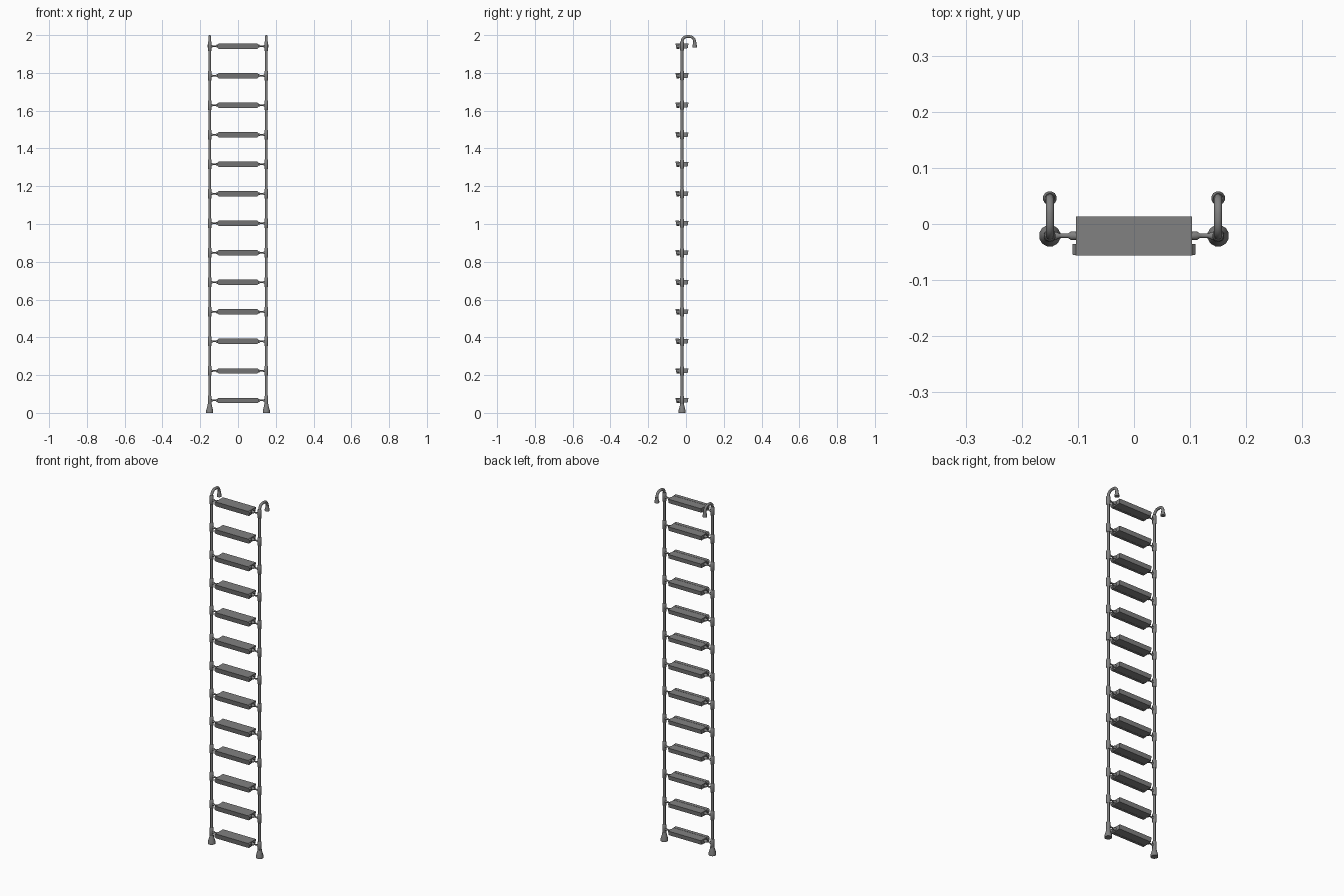
import bpy, bmesh, math
from mathutils import Vector, Matrix

cube = bpy.data.objects.get("Cube")
if cube:
    bpy.data.objects.remove(cube, do_unlink=True)

grey = bpy.data.materials.new("grey metal")
grey.use_nodes = True
colour = (0.22, 0.22, 0.22, 1)
grey.diffuse_color = colour
grey.node_tree.nodes["Principled BSDF"].inputs["Base Color"].default_value = colour

RAIL_X, RAIL_Y = 0.15, -0.021
HOOK_Y = 0.046
RUNGS, FIRST, GAP = 13, 0.066, 0.1563


def finish(name, bm, smooth=True):
    bmesh.ops.recalc_face_normals(bm, faces=bm.faces)
    mesh = bpy.data.meshes.new(name)
    bm.to_mesh(mesh)
    bm.free()
    mesh.materials.append(grey)
    obj = bpy.data.objects.new(name, mesh)
    bpy.context.collection.objects.link(obj)
    if smooth:
        bpy.ops.object.select_all(action='DESELECT')
        obj.select_set(True)
        bpy.context.view_layer.objects.active = obj
        bpy.ops.object.shade_smooth_by_angle(angle=math.radians(35))
    return obj


def skin(bm, rings):
    """Bridge rings of points and cap both ends."""
    rows = [[bm.verts.new(p) for p in ring] for ring in rings]
    n = len(rows[0])
    for a, b in zip(rows, rows[1:]):
        for i in range(n):
            j = (i + 1) % n
            bm.faces.new((a[i], a[j], b[j], b[i]))
    bm.faces.new(rows[0])
    bm.faces.new(rows[-1])


def turned(name, profile, origin, axis='Z', sides=12):
    """Solid of revolution from (radius, distance) pairs."""
    bm = bmesh.new()
    rings = []
    for r, d in profile:
        ring = []
        for i in range(sides):
            a = math.tau * (i + 0.5) / sides
            u, v = r * math.cos(a), r * math.sin(a)
            p = Vector((u, v, d)) if axis == 'Z' else Vector((d, u, v))
            ring.append(p + Vector(origin))
        rings.append(ring)
    skin(bm, rings)
    return finish(name, bm)


def step(name, z):
    """Tread with a sloped back and a wider chamfered nose."""
    def slab(part, profile, half, chamfer):
        bm = bmesh.new()
        skin(bm, [[(x, y, z + h) for y, h in profile] for x in (-half, half)])
        if chamfer:
            edges = [e for e in bm.edges
                     if abs(e.verts[0].co.x - e.verts[1].co.x) < 1e-6
                     and abs(e.verts[0].co.y - e.verts[1].co.y) > 0.01]
            bmesh.ops.bevel(bm, geom=edges, offset=chamfer, segments=1, affect='EDGES')
        finish(part, bm, smooth=False)
    slab(name + "_tread", [(-0.037, 0.013), (0.013, 0.013), (0.009, -0.011), (-0.037, -0.013)],
         0.103, 0)
    slab(name + "_nose", [(-0.056, 0.014), (-0.036, 0.014), (-0.036, -0.014), (-0.05, -0.014)],
         0.11, 0.007)


# steps, joints and short rods
for k in range(RUNGS):
    z = FIRST + GAP * k
    step(f"step_{k + 1}", z)
    for side, s in (("left", 1), ("right", -1)):
        turned(f"{side}_collar_{k + 1}",
               [(0.0085, -0.025), (0.0105, -0.022), (0.0105, 0.022), (0.0085, 0.025)],
               (s * RAIL_X, RAIL_Y, z))
        turned(f"{side}_rod_{k + 1}",
               [(0.008, s * 0.1), (0.008, s * 0.112), (0.004, s * 0.118),
                (0.004, s * 0.132), (0.007, s * 0.138), (0.007, s * 0.15)],
               (0, RAIL_Y, z), 'X')

# rails with hooked tops, and their feet
TUBE, BEND = 0.0075, 0.028
path = [(RAIL_Y, 0.03)]
top = 2 - TUBE - BEND
for cy, start in ((RAIL_Y + BEND, math.pi), (HOOK_Y - BEND, math.pi / 2)):
    for i in range(7):
        a = start - math.pi / 2 * i / 6
        path.append((cy + BEND * math.cos(a), top + BEND * math.sin(a)))
path.append((HOOK_Y, 1.95))

for side, s in (("left", 1), ("right", -1)):
    bm = bmesh.new()
    rings = []
    for i, (y, z) in enumerate(path):
        before, after = path[max(i - 1, 0)], path[min(i + 1, len(path) - 1)]
        t = Vector((0, after[0] - before[0], after[1] - before[1])).normalized()
        across = Vector((1, 0, 0)).cross(t)
        ring = []
        for k in range(12):
            a = math.tau * (k + 0.5) / 12
            ring.append(Vector((s * RAIL_X, y, z))
                        + TUBE * (math.cos(a) * Vector((1, 0, 0)) + math.sin(a) * across))
        rings.append(ring)
    skin(bm, rings)
    finish(f"{side}_rail", bm)
    turned(f"{side}_foot",
           [(0.0195, 0), (0.0195, 0.012), (0.013, 0.034), (0.011, 0.046)],
           (s * RAIL_X, RAIL_Y, 0))
    turned(f"{side}_hook_tip",
           [(0.0125, 1.935), (0.0125, 1.943), (0.009, 1.955), (0.0085, 1.965)],
           (s * RAIL_X, HOOK_Y, 0))
